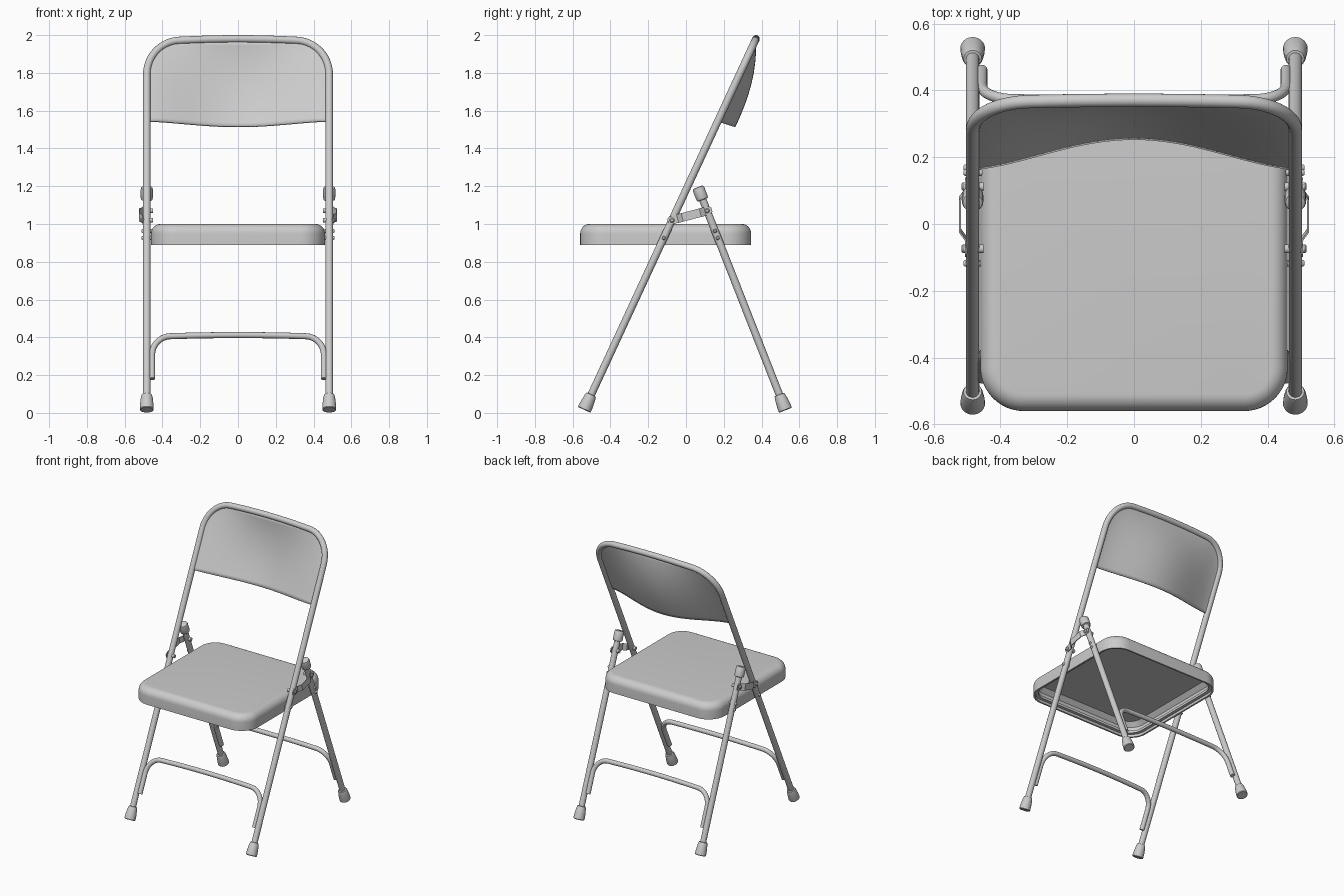
import bpy, bmesh
from math import sin, cos, pi, sqrt
from mathutils import Vector

if "Cube" in bpy.data.objects:
    bpy.data.objects.remove(bpy.data.objects["Cube"])

X = 0.483          # side tube centre
R = 0.02           # tube radius


def front_y(z):    # long front frame line
    return -0.5 + 0.463 * (z - 0.1)


def rear_y(z):     # rear leg line
    return 0.495 - 0.393 * (z - 0.095)


def finish(name, bm, angle=40):
    bmesh.ops.recalc_face_normals(bm, faces=bm.faces)
    me = bpy.data.meshes.new(name)
    bm.to_mesh(me)
    bm.free()
    ob = bpy.data.objects.new(name, me)
    bpy.context.collection.objects.link(ob)
    bpy.ops.object.select_all(action='DESELECT')
    ob.select_set(True)
    bpy.context.view_layer.objects.active = ob
    bpy.ops.object.shade_smooth_by_angle(angle=angle * pi / 180)
    return ob


def loft(name, rings, angle=40):
    bm = bmesh.new()
    vs = [[bm.verts.new(p) for p in ring] for ring in rings]
    n = len(vs[0])
    for a, b in zip(vs, vs[1:]):
        for i in range(n):
            bm.faces.new((a[i], a[(i + 1) % n], b[(i + 1) % n], b[i]))
    bm.faces.new(vs[0])
    bm.faces.new(vs[-1])
    return finish(name, bm, angle)


def tube(name, pts, r, seg=20):
    pts = [Vector(p) for p in pts]
    plane = None
    rings = []
    for i, p in enumerate(pts):
        t0 = (p - pts[max(i - 1, 0)]).normalized()
        t1 = (pts[min(i + 1, len(pts) - 1)] - p).normalized()
        t = (t0 + t1).normalized()
        # every path here lies in a plane that contains the x axis or is straight
        if plane is None:
            d = pts[len(pts) // 2] - pts[0]
            plane = Vector((1, 0, 0)).cross(d).normalized()
        u = plane
        v = t.cross(u).normalized()
        rings.append([p + u * r * cos(2 * pi * k / seg) + v * r * sin(2 * pi * k / seg) for k in range(seg)])
    return loft(name, rings)


def lathe(name, origin, axis, profile, seg=24):
    a = Vector(axis).normalized()
    u = a.orthogonal().normalized()
    v = a.cross(u)
    o = Vector(origin)
    return loft(name, [[o + a * t + (u * cos(2 * pi * k / seg) + v * sin(2 * pi * k / seg)) * r
                        for k in range(seg)] for r, t in profile])


def arch(half, low, top, rad, crown, line):
    """Inverted U path: up one side, round the corners, slightly crowned top."""
    right = [(half, low), (half, (low + top - rad) / 2)]
    right += [(half - rad + rad * cos(k * pi / 24), top - crown - rad + rad * sin(k * pi / 24)) for k in range(13)]
    flat = half - rad
    right += [(flat * f, top - crown * f * f) for f in (0.75, 0.5, 0.25)]
    path = right + [(0, top)] + [(-x, z) for x, z in reversed(right)]
    return [(x, line(z), z) for x, z in path]


# Long front frame and the two cross braces
tube("front_frame", arch(X, 0.06, 1.98, 0.18, 0.008, front_y), R)
tube("front_brace", arch(0.455, 0.18, 0.412, 0.1, 0.006, front_y), 0.016)
tube("rear_brace", arch(0.455, 0.18, 0.412, 0.1, 0.006, rear_y), 0.016)

FOOT = [(0.033, 0), (0.037, 0.004), (0.036, 0.03), (0.031, 0.075), (0.027, 0.088), (0.02, 0.09)]
CAP = [(0.022, 0), (0.03, 0.003), (0.032, 0.012), (0.032, 0.06), (0.029, 0.069), (0.022, 0.072)]
for side, s in (("left", -1), ("right", 1)):
    x = s * X
    # Rear leg, feet and cap
    tube(side + "_rear_leg", [(x, rear_y(z), z) for z in (0.06, 0.6, 1.17)], R)
    lathe(side + "_front_foot", (x, front_y(0.016), 0.016), (0, 0.463, 1), FOOT)
    lathe(side + "_rear_foot", (x, rear_y(0.014), 0.014), (0, -0.393, 1), FOOT)
    lathe(side + "_leg_cap", (x, rear_y(1.128), 1.128), (0, -0.393, 1), CAP)
    # Bent hinge link: flat strip bowed outward
    a, b = Vector((0, -0.077, 1.02)), Vector((0, 0.114, 1.07))
    d = (b - a).normalized()
    up = Vector((0, -d.z, d.y)) * 0.023
    rings = []
    for t, xo, w in ((-0.1, 0.506, 0.5), (-0.04, 0.506, 0.9), (0.17, 0.506, 1), (0.3, 0.524, 1),
                     (0.8, 0.524, 1), (0.93, 0.506, 1), (1.06, 0.506, 0.9), (1.12, 0.506, 0.5)):
        c = a.lerp(b, t)
        out, inn = Vector((s * xo, 0, 0)), Vector((s * (xo - 0.006), 0, 0))
        rings.append([c + up * w + out, c - up * w + out, c - up * w + inn, c + up * w + inn])
    loft(side + "_hinge_link", rings, 20)
    # Rivets through the tubes
    pins = [(front_y(1.02), 1.02), (rear_y(1.07), 1.07), (front_y(0.926), 0.926),
            (rear_y(0.963), 0.963), (rear_y(0.926), 0.926)]
    for i, (y, z) in enumerate(pins):
        end = 0.517 if i < 2 else 0.511
        r = 0.013 if i < 2 else 0.01
        lathe(f"{side}_rivet_{i + 1}", (s * 0.45, y, z), (s, 0, 0),
              [(r, 0), (r, end - 0.455), (r * 0.6, end - 0.45)], 14)


# Seat pan: rounded-rectangle rings from the top, round the edge, into the hollow underside
def seat_ring(inset, z):
    hx, y0, y1, rad = 0.46 - inset, -0.56 + inset, 0.345 - inset, 0.13 - inset
    ring = []
    for q, (cx, cy) in enumerate(((hx - rad, y1 - rad), (rad - hx, y1 - rad),
                                  (rad - hx, y0 + rad), (hx - rad, y0 + rad))):
        for k in range(13):
            t = (q + k / 12) * pi / 2
            ring.append((cx + rad * cos(t), cy + rad * sin(t), z))
    return ring


E = 0.05
profile = [(E * (1 - sin(k * pi / 16)), 1 - E + E * cos(k * pi / 16)) for k in range(9)]
profile += [(0, 0.89), (0.012, 0.89), (0.012, 0.908), (0.034, 0.908), (0.034, 0.925), (0.022, 0.925),
            (0.022, 0.955), (0.05, 0.985)]
loft("seat", [seat_ring(i, z) for i, z in profile])

# Backrest panel: bowed backward, following the frame's rounded top
bm = bmesh.new()
NU, NV, HX, RAD = 48, 20, 0.472, 0.17
n = Vector((0, 0.907, -0.42))
grid = []
for i in range(NU + 1):
    x = HX * sin(pi * (i / NU - 0.5))
    over = max(0, abs(x) - (HX - RAD))
    top = 1.97 - RAD + sqrt(max(0, RAD * RAD - over * over))
    bow = max(0, cos(x / HX * pi / 2)) ** 1.5
    low = 1.543 + 0.01 * bow
    col = []
    for j in range(NV + 1):
        v = j / NV
        z = low + (top - low) * v
        col.append(bm.verts.new(Vector((x, front_y(z), z)) + n * 0.092 * bow * (1 - v ** 2.5)))
    grid.append(col)
for i in range(NU):
    for j in range(NV):
        bm.faces.new((grid[i][j], grid[i + 1][j], grid[i + 1][j + 1], grid[i][j + 1]))
back = finish("backrest", bm)
mod = back.modifiers.new("thickness", 'SOLIDIFY')
mod.thickness = 0.01
mod.offset = 0
